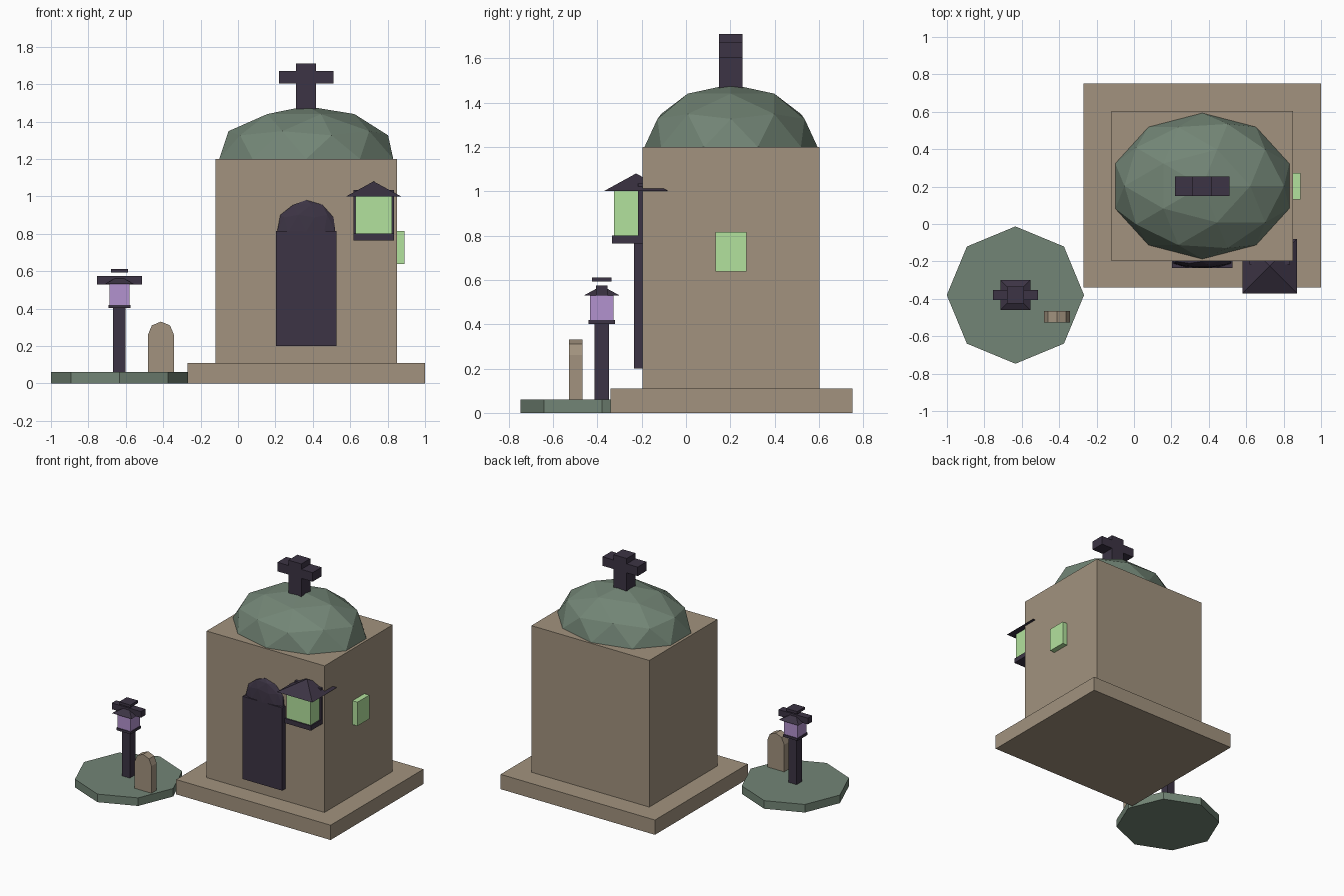
import bpy, bmesh, math
from mathutils import Matrix, Vector

if "Cube" in bpy.data.objects:
    bpy.data.objects.remove(bpy.data.objects["Cube"])


def material(name, rgb):
    m = bpy.data.materials.new(name)
    m.diffuse_color = (*rgb, 1)
    m.use_nodes = True
    m.node_tree.nodes["Principled BSDF"].inputs["Base Color"].default_value = m.diffuse_color
    return m


STONE = material("stone", (0.36, 0.29, 0.21))
MOSS = material("moss", (0.17, 0.235, 0.18))
IRON = material("iron", (0.045, 0.034, 0.058))
GREEN = material("green_glow", (0.45, 0.76, 0.34))
PURPLE = material("purple_glow", (0.45, 0.29, 0.62))


def finish(name, bm, mat):
    bmesh.ops.recalc_face_normals(bm, faces=bm.faces)
    me = bpy.data.meshes.new(name)
    bm.to_mesh(me)
    bm.free()
    me.materials.append(mat)
    ob = bpy.data.objects.new(name, me)
    bpy.context.collection.objects.link(ob)
    return ob


def box(name, x, y, z, mat):
    """Box from (min, max) pairs."""
    bm = bmesh.new()
    bmesh.ops.create_cube(bm, size=1)
    lo, hi = Vector((x[0], y[0], z[0])), Vector((x[1], y[1], z[1]))
    bm.transform(Matrix.Translation((lo + hi) / 2) @ Matrix.Diagonal((*(hi - lo), 1)))
    return finish(name, bm, mat)


def half_dome(name, centre, radii, mat):
    """Faceted upper half of an icosphere, squashed to the radii."""
    bm = bmesh.new()
    bmesh.ops.create_icosphere(bm, subdivisions=2, radius=1)
    bmesh.ops.delete(bm, geom=[v for v in bm.verts if v.co.z < -0.01], context='VERTS')
    bmesh.ops.holes_fill(bm, edges=[e for e in bm.edges if e.is_boundary], sides=0)
    bm.transform(Matrix.Translation(centre) @ Matrix.Diagonal((*radii, 1)))
    return finish(name, bm, mat)


def cone(name, centre, z, r1, r2, sides, turn, mat):
    bm = bmesh.new()
    bmesh.ops.create_cone(bm, cap_ends=True, segments=sides, radius1=r1, radius2=r2,
                          depth=z[1] - z[0])
    bm.transform(Matrix.Translation((*centre, sum(z) / 2)) @ Matrix.Rotation(turn, 4, 'Z'))
    return finish(name, bm, mat)


def pyramid_roof(name, centre, z, width):
    return cone(name, centre, z, width / math.sqrt(2), 0, 4, math.pi / 4, IRON)


# Chapel: plinth, walls, faceted dome and roof cross
box("plinth", (-0.27, 1.0), (-0.34, 0.75), (0, 0.11), STONE)
box("walls", (-0.12, 0.85), (-0.197, 0.603), (0.11, 1.2), STONE)
half_dome("dome", (0.365, 0.203, 1.2), (0.489, 0.39, 0.282), MOSS)
box("cross_upright", (0.31, 0.417), (0.149, 0.254), (1.42, 1.71), IRON)
box("cross_arm", (0.22, 0.51), (0.149, 0.254), (1.603, 1.67), IRON)

# Arched door and side window
box("door", (0.202, 0.527), (-0.234, -0.19), (0.2, 0.815), IRON)
half_dome("door_arch", (0.365, -0.2, 0.813), (0.163, 0.035, 0.167), IRON)
box("side_window", (0.84, 0.89), (0.132, 0.272), (0.638, 0.815), GREEN)

# Wall lantern
box("lantern_back", (0.617, 0.833), (-0.216, -0.19), (0.765, 1.035), IRON)
box("lantern_tray", (0.617, 0.833), (-0.333, -0.19), (0.765, 0.8), IRON)
box("lantern_glass", (0.627, 0.823), (-0.324, -0.21), (0.8, 1.003), GREEN)
pyramid_roof("lantern_roof", (0.725, -0.225), (1.0, 1.08), 0.292)

# Mound with lamp post
PX, PY = -0.634, -0.38


def post_box(name, wx, wy, z, mat):
    box(name, (PX - wx / 2, PX + wx / 2), (PY - wy / 2, PY + wy / 2), z, mat)


cone("mound", (PX, PY), (0, 0.06), 0.367, 0.367, 8, 0, MOSS)
post_box("lamp_post", 0.066, 0.066, (0.05, 0.405), IRON)
post_box("lamp_tray", 0.118, 0.118, (0.402, 0.42), IRON)
post_box("lamp_glass", 0.108, 0.108, (0.42, 0.535), PURPLE)
pyramid_roof("lamp_roof", (PX, PY), (0.53, 0.574), 0.16)
post_box("lamp_crossbar", 0.24, 0.052, (0.529, 0.575), IRON)
post_box("lamp_cap", 0.092, 0.09, (0.592, 0.611), IRON)

# Gravestone: slab with a rounded top extruded in depth
bm = bmesh.new()
r, cx, zc = 0.069, -0.412, 0.261
outline = [(cx - r, 0.05), (cx + r, 0.05)]
outline += [(cx + r * math.cos(i * math.pi / 4), zc + r * math.sin(i * math.pi / 4))
            for i in range(5)]
face = bm.faces.new([bm.verts.new((x, -0.527, z)) for x, z in outline])
out = bmesh.ops.extrude_face_region(bm, geom=[face], use_keep_orig=True)
bmesh.ops.translate(bm, vec=(0, 0.061, 0),
                    verts=[g for g in out["geom"] if isinstance(g, bmesh.types.BMVert)])
finish("gravestone", bm, STONE)
